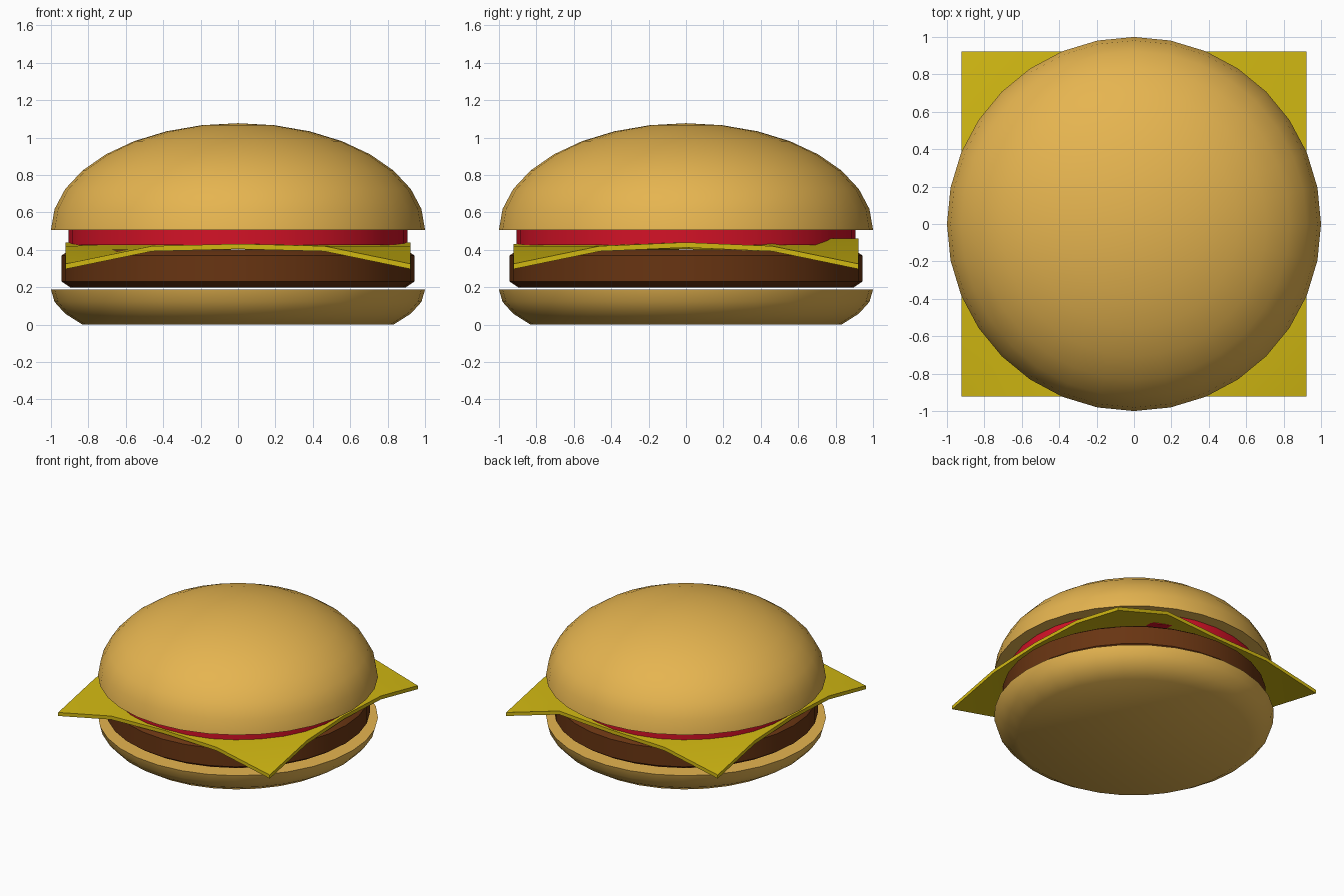
import bpy, bmesh
from math import sin, cos, pi, radians

if "Cube" in bpy.data.objects:
    bpy.data.objects.remove(bpy.data.objects["Cube"])

SIDES = 32


def material(name, rgb):
    m = bpy.data.materials.new(name)
    m.diffuse_color = (*rgb, 1)
    m.use_nodes = True
    m.node_tree.nodes["Principled BSDF"].inputs["Base Color"].default_value = m.diffuse_color
    return m


def finish(name, bm, mat, angle=None):
    bmesh.ops.recalc_face_normals(bm, faces=bm.faces)
    me = bpy.data.meshes.new(name)
    bm.to_mesh(me)
    bm.free()
    me.materials.append(mat)
    ob = bpy.data.objects.new(name, me)
    bpy.context.collection.objects.link(ob)
    bpy.context.view_layer.objects.active = ob
    ob.select_set(True)
    bpy.ops.object.shade_smooth_by_angle(angle=radians(angle))
    ob.select_set(False)
    return ob


def lathe(name, profile, mat, angle=50):
    """Solid of revolution from (radius, z) points, closed at both ends."""
    bm = bmesh.new()
    rings = []
    for r, z in profile:
        if r < 1e-4:
            rings.append([bm.verts.new((0, 0, z))])
        else:
            rings.append([bm.verts.new((r * cos(2 * pi * i / SIDES),
                                        r * sin(2 * pi * i / SIDES), z))
                          for i in range(SIDES)])
    for a, b in zip(rings, rings[1:]):
        for i in range(SIDES):
            j = (i + 1) % SIDES
            if len(b) == 1:
                bm.faces.new((a[i], a[j], b[0]))
            else:
                bm.faces.new((a[i], a[j], b[j], b[i]))
    for ring in (rings[0], rings[-1]):
        if len(ring) > 1:
            bm.faces.new(ring)
    return finish(name, bm, mat, angle)


bread = material("bread", (0.79, 0.46, 0.08))
meat = material("meat", (0.14, 0.035, 0.006))
yellow = material("cheese_yellow", (0.64, 0.48, 0.006))
red = material("tomato_red", (0.66, 0.006, 0.02))

# Buns: flattened sphere sections
step = pi / 16
lathe("bottom_bun", [(cos(k * step), 0.187 - 0.336 * sin(k * step))
                     for k in (3, 2, 1, 0)], bread)
lathe("top_bun", [(cos(k * step), 0.507 + 0.57 * sin(k * step))
                  for k in range(9)], bread)

# Patty with chamfered rims, and tomato slice
lathe("patty", [(0.895, 0.198), (0.943, 0.23), (0.943, 0.37), (0.895, 0.402)], meat)
lathe("tomato", [(0.905, 0.425), (0.905, 0.507)], red)

# Cheese slice: 4 x 4 grid with drooping corners and one raised ripple
bm = bmesh.new()
bmesh.ops.create_grid(bm, x_segments=4, y_segments=4, size=0.922)
for v in bm.verts:
    i, j = round(v.co.x / 0.461), round(v.co.y / 0.461)
    v.co.z = 0.432
    if abs(i) == 2 and abs(j) == 2:
        v.co.z = 0.325
    elif abs(i) + abs(j) == 3:
        v.co.z = 0.42
    if i == 1 and j > 0:
        v.co.z = 0.46
    elif abs(i) == 2 and j == 0:
        v.co.z = 0.44
top = bm.faces[:]
ret = bmesh.ops.extrude_face_region(bm, geom=top, use_keep_orig=True)
for e in ret["geom"]:
    if isinstance(e, bmesh.types.BMVert):
        e.co.z -= 0.028
finish("cheese", bm, yellow, 40)
